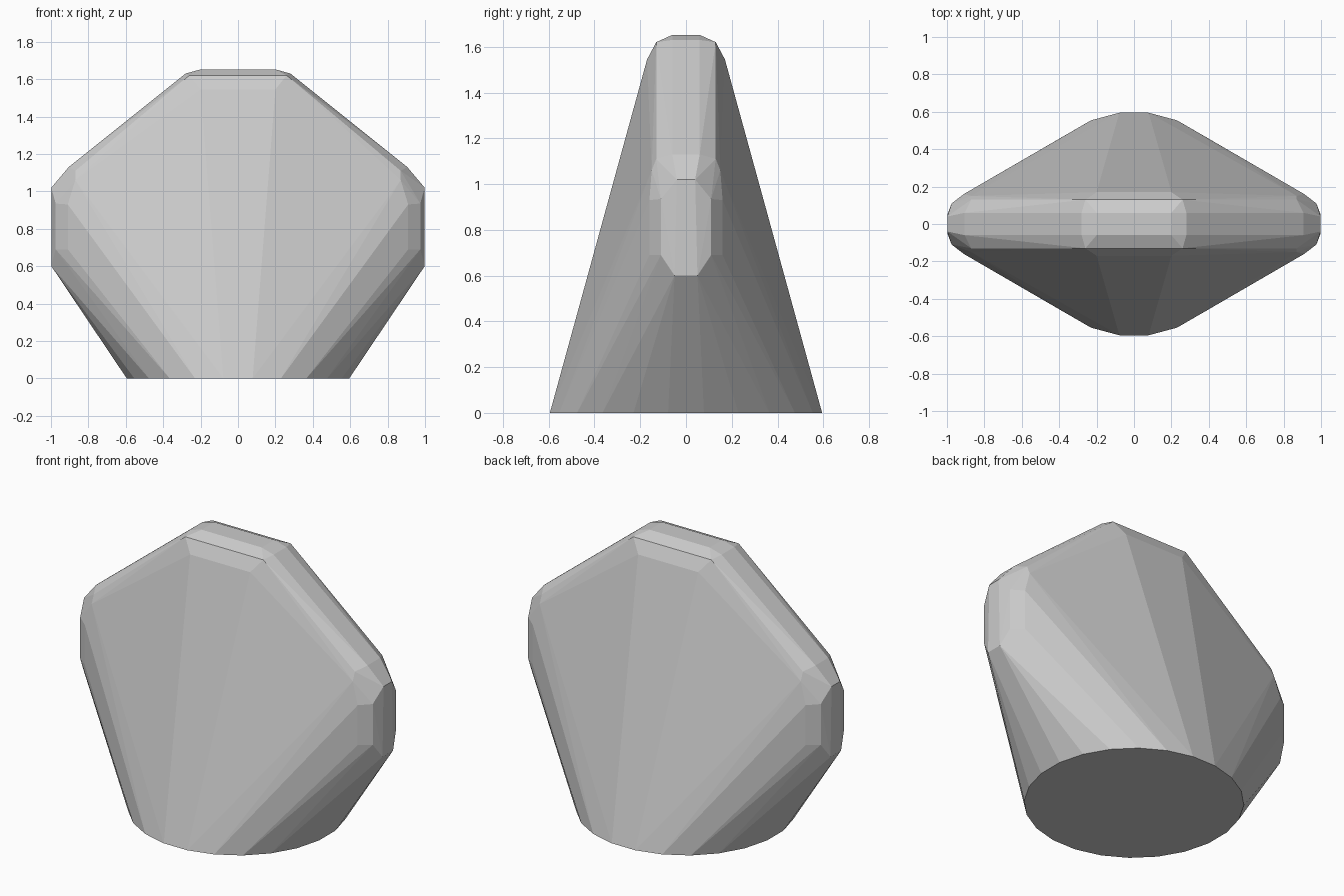
import bpy, bmesh
from math import sin, cos, pi

if "Cube" in bpy.data.objects:
    bpy.data.objects.remove(bpy.data.objects["Cube"])

bm = bmesh.new()

# Round foot: 24-sided ring with flats facing the axes
for i in range(24):
    a = (i + 0.5) * pi / 12
    bm.verts.new((0.6 * cos(a), 0.6 * sin(a), 0))

# One quarter of the bevelled upper plate: top edge, shoulder, side edge
quarter = [
    (0.20, 0.06, 1.652), (0.28, 0.06, 1.63), (0.26, 0.13, 1.62), (0.20, 0.17, 1.545),
    (0.905, 0.06, 1.13), (0.87, 0.13, 1.11), (0.87, 0.15, 1.06),
    (0.998, 0.04, 1.02), (0.975, 0.11, 0.935), (0.91, 0.16, 0.93),
    (0.998, 0.05, 0.60), (0.975, 0.11, 0.69), (0.91, 0.16, 0.69),
]
for sx in (-1, 1):
    for sy in (-1, 1):
        for x, y, z in quarter:
            bm.verts.new((sx * x, sy * y, z))

# Skin foot and plate as one faceted solid
res = bmesh.ops.convex_hull(bm, input=bm.verts[:])
junk = {g for g in res["geom_interior"] + res["geom_unused"] if isinstance(g, bmesh.types.BMVert)}
bmesh.ops.delete(bm, geom=list(junk), context='VERTS')
bmesh.ops.dissolve_limit(bm, angle_limit=0.005, verts=bm.verts[:], edges=bm.edges[:])
bmesh.ops.recalc_face_normals(bm, faces=bm.faces[:])

mesh = bpy.data.meshes.new("faceted_body")
bm.to_mesh(mesh)
bm.free()
body = bpy.data.objects.new("faceted_body", mesh)
bpy.context.collection.objects.link(body)
